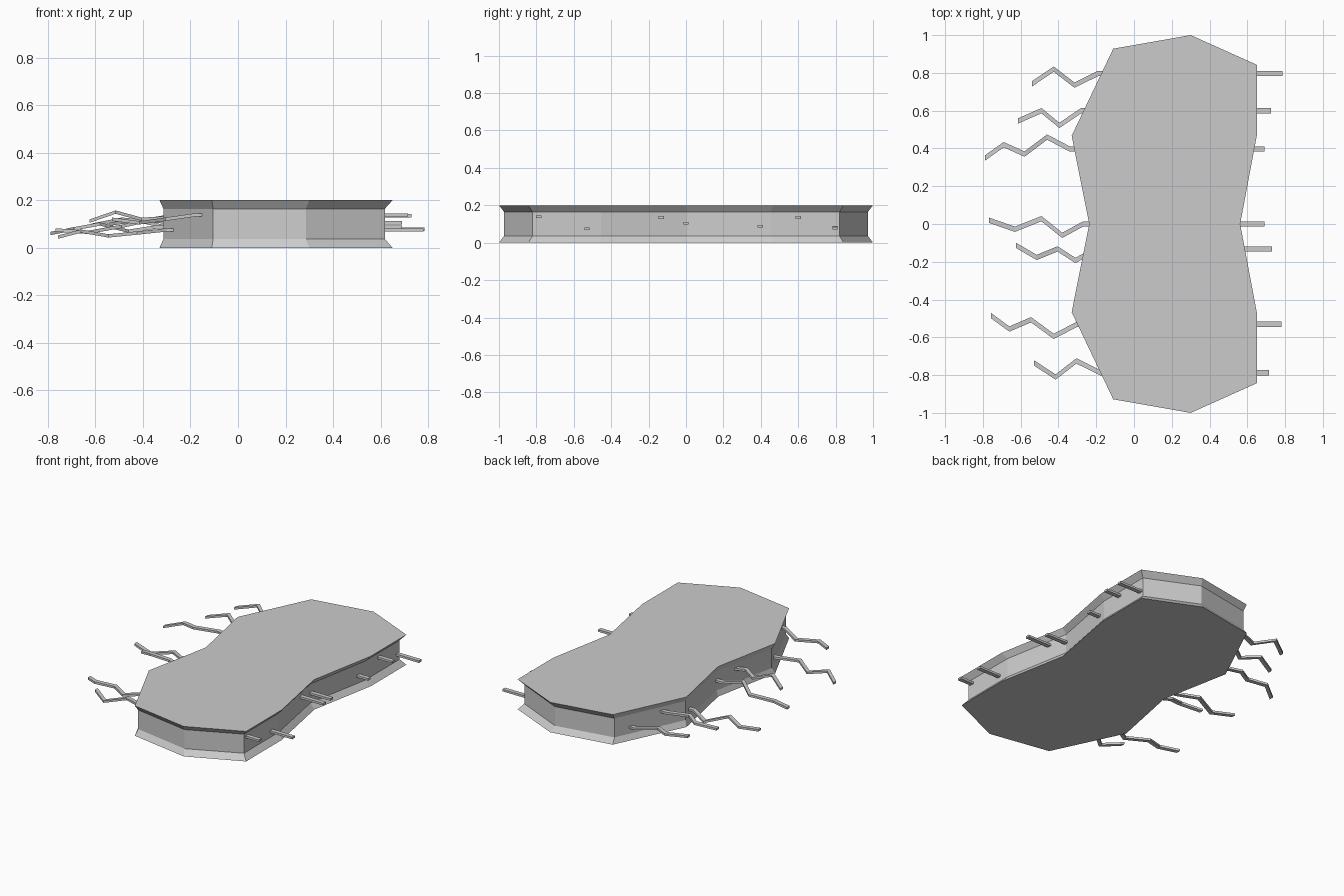
import bpy, bmesh


def make_object(name, verts, faces):
    mesh = bpy.data.meshes.new(name)
    mesh.from_pydata(verts, [], faces)
    bm = bmesh.new()
    bm.from_mesh(mesh)
    bmesh.ops.recalc_face_normals(bm, faces=bm.faces)
    bm.to_mesh(mesh)
    bm.free()
    obj = bpy.data.objects.new(name, mesh)
    bpy.context.collection.objects.link(obj)
    return obj


def loft(name, rings):
    """Skin matching closed rings and cap both ends."""
    n = len(rings[0])
    faces = [(r * n + i, r * n + (i + 1) % n, (r + 1) * n + (i + 1) % n, (r + 1) * n + i)
             for r in range(len(rings) - 1) for i in range(n)]
    last = (len(rings) - 1) * n
    faces += [tuple(range(n)), tuple(range(last, last + n))]
    return make_object(name, [v for ring in rings for v in ring], faces)


# Body: waisted slab with flared top and bottom rims
half = [(0.30, 1.0), (0.65, 0.843), (0.65, 0.467), (0.562, 0.0)]
left = [(-0.237, 0.0), (-0.33, 0.467), (-0.11, 0.928)]
outline = (half + [(x, -y) for x, y in reversed(half[:-1])]
           + [(x, -y) for x, y in reversed(left)] + left[1:])
profile = [(0.0, 1, 1), (0.037, 0.95, 0.972), (0.164, 0.95, 0.972), (0.2, 1, 1)]
loft("body", [[(x * sx, y * sy, z) for x, y in outline] for z, sx, sy in profile])

# Roots: thin strips, straight through the body and zigzagging out on the left
# (straight-end x, y, z), then the zigzag points
roots = [
    ((0.785, 0.797, 0.078), [(-0.19, 0.797, 0.08), (-0.315, 0.735, 0.09), (-0.425, 0.82, 0.115), (-0.54, 0.742, 0.10)]),
    ((0.725, 0.60, 0.135), [(-0.28, 0.60, 0.135), (-0.395, 0.522, 0.115), (-0.49, 0.60, 0.12), (-0.615, 0.545, 0.095)]),
    ((0.69, 0.397, 0.087), [(-0.34, 0.397, 0.088), (-0.46, 0.46, 0.07), (-0.58, 0.37, 0.10), (-0.69, 0.42, 0.08), (-0.788, 0.35, 0.06)]),
    ((0.69, 0.0, 0.105), [(-0.27, 0.0, 0.105), (-0.38, -0.06, 0.115), (-0.49, 0.028, 0.09), (-0.63, -0.028, 0.065), (-0.768, 0.02, 0.075)]),
    ((0.73, -0.132, 0.135), [(-0.2, -0.132, 0.135), (-0.31, -0.193, 0.125), (-0.405, -0.132, 0.12), (-0.515, -0.177, 0.15), (-0.625, -0.113, 0.112)]),
    ((0.78, -0.53, 0.075), [(-0.30, -0.53, 0.075), (-0.425, -0.595, 0.062), (-0.545, -0.507, 0.05), (-0.66, -0.556, 0.07), (-0.757, -0.485, 0.045)]),
    ((0.715, -0.787, 0.138), [(-0.18, -0.787, 0.138), (-0.305, -0.725, 0.12), (-0.415, -0.81, 0.105), (-0.53, -0.735, 0.12)]),
]
for i, (start, bends) in enumerate(roots):
    rings = [[(x, y + dy, z + dz) for dy, dz in
              ((-0.014, -0.007), (0.014, -0.007), (0.014, 0.007), (-0.014, 0.007))]
             for x, y, z in [start] + bends]
    loft(f"root_{i + 1}", rings)
